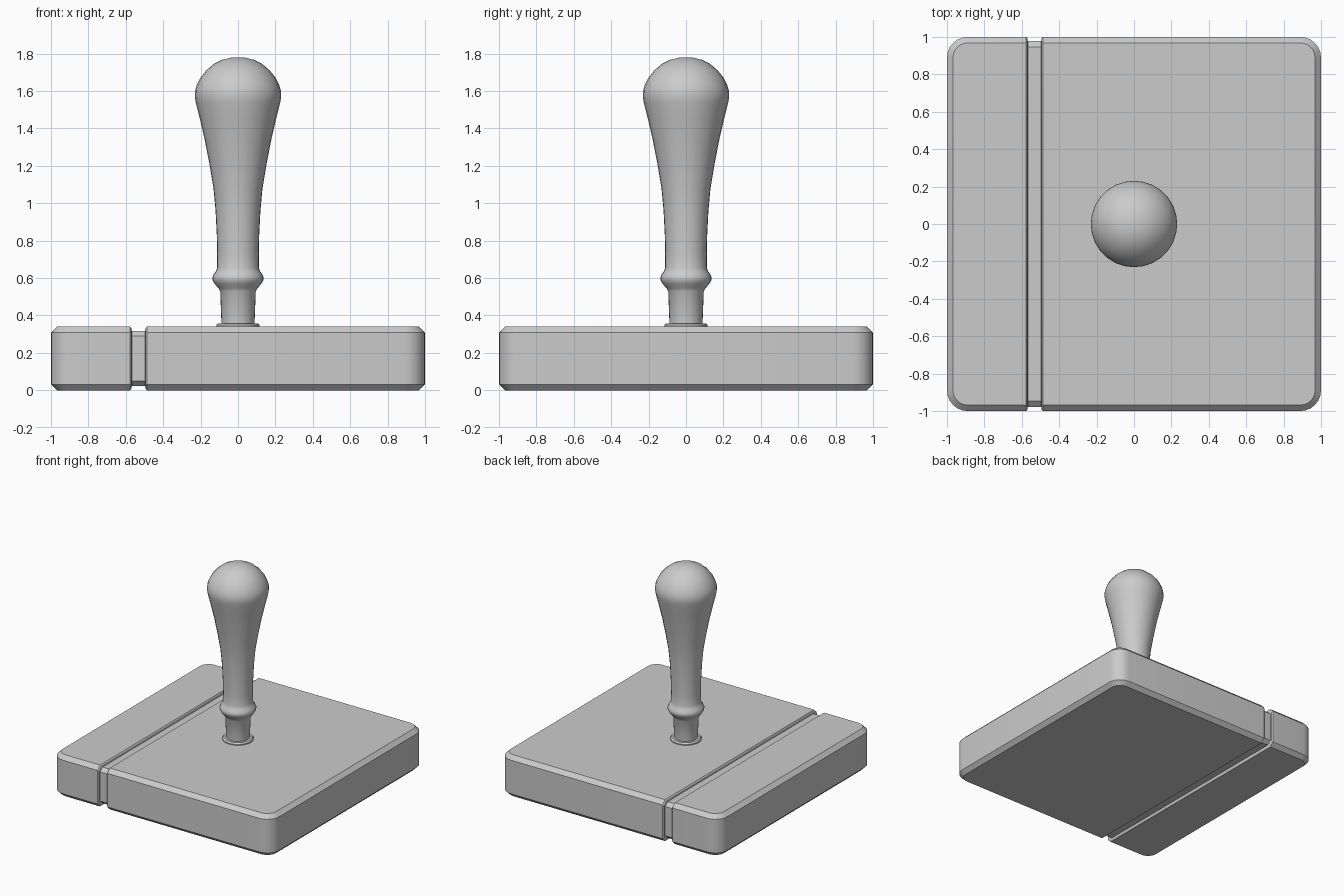
import bpy, bmesh
from math import radians
from mathutils import Vector

if "Cube" in bpy.data.objects:
    bpy.data.objects.remove(bpy.data.objects["Cube"])

H = 0.34  # base height


def finish(bm, name, angle):
    bmesh.ops.recalc_face_normals(bm, faces=bm.faces[:])
    mesh = bpy.data.meshes.new(name)
    bm.to_mesh(mesh)
    bm.free()
    ob = bpy.data.objects.new(name, mesh)
    bpy.context.collection.objects.link(ob)
    bpy.ops.object.select_all(action='DESELECT')
    ob.select_set(True)
    bpy.context.view_layer.objects.active = ob
    bpy.ops.object.shade_smooth_by_angle(angle=radians(angle))
    return ob


def lathe(name, profile, steps):
    bm = bmesh.new()
    verts = [bm.verts.new((r, 0, z)) for r, z in profile]
    edges = [bm.edges.new(p) for p in zip(verts, verts[1:])]
    bmesh.ops.spin(bm, geom=verts + edges, cent=(0, 0, 0), axis=(0, 0, 1),
                   angle=radians(360), steps=steps)
    bmesh.ops.remove_doubles(bm, verts=bm.verts[:], dist=0.0005)
    return finish(bm, name, 35)


# Base: block with rounded corners and chamfered rims
bm = bmesh.new()
bmesh.ops.create_cube(bm, size=1)
bmesh.ops.scale(bm, vec=(2, 2, H), verts=bm.verts[:])
bmesh.ops.translate(bm, vec=(0, 0, H / 2), verts=bm.verts[:])
corners = [e for e in bm.edges if abs(e.verts[0].co.z - e.verts[1].co.z) > 0.1]
bmesh.ops.bevel(bm, geom=corners, offset=0.11, segments=6, profile=0.5, affect='EDGES')
rims = [e for e in bm.edges if abs(e.verts[0].co.z - e.verts[1].co.z) < 0.001]
bmesh.ops.bevel(bm, geom=rims, offset=0.032, segments=1, affect='EDGES')

# Groove: cut loops across the base and shrink the inner ones
loops = [(-0.577, 0), (-0.570, 0.007), (-0.568, 0.022),
         (-0.496, 0.022), (-0.494, 0.007), (-0.487, 0)]
for x, _ in loops:
    bmesh.ops.bisect_plane(bm, geom=bm.verts[:] + bm.edges[:] + bm.faces[:],
                           plane_co=Vector((x, 0, 0)), plane_no=Vector((1, 0, 0)))
for v in bm.verts:
    for x, depth in loops:
        if abs(v.co.x - x) < 0.0005:
            v.co.y *= 1 - depth
            v.co.z = H / 2 + (v.co.z - H / 2) * (1 - depth / (H / 2))
            break
finish(bm, "base", 30)

# Collar where the handle meets the base
lathe("collar", [(0, 0.335), (0.116, 0.335), (0.116, 0.348), (0.106, 0.358), (0, 0.358)], 28)

# Turned handle with ring and bulbous grip
lathe("handle", [
    (0, 0.345), (0.088, 0.345), (0.095, 0.53), (0.104, 0.545), (0.124, 0.568),
    (0.136, 0.588), (0.137, 0.602), (0.130, 0.620), (0.117, 0.638), (0.112, 0.655),
    (0.111, 0.73), (0.113, 0.82), (0.120, 0.96), (0.131, 1.08), (0.151, 1.2),
    (0.178, 1.34), (0.206, 1.46), (0.226, 1.54), (0.231, 1.57), (0.230, 1.60),
    (0.221, 1.63), (0.202, 1.67), (0.170, 1.71), (0.129, 1.745), (0.085, 1.767),
    (0.040, 1.778), (0, 1.78)], 28)
